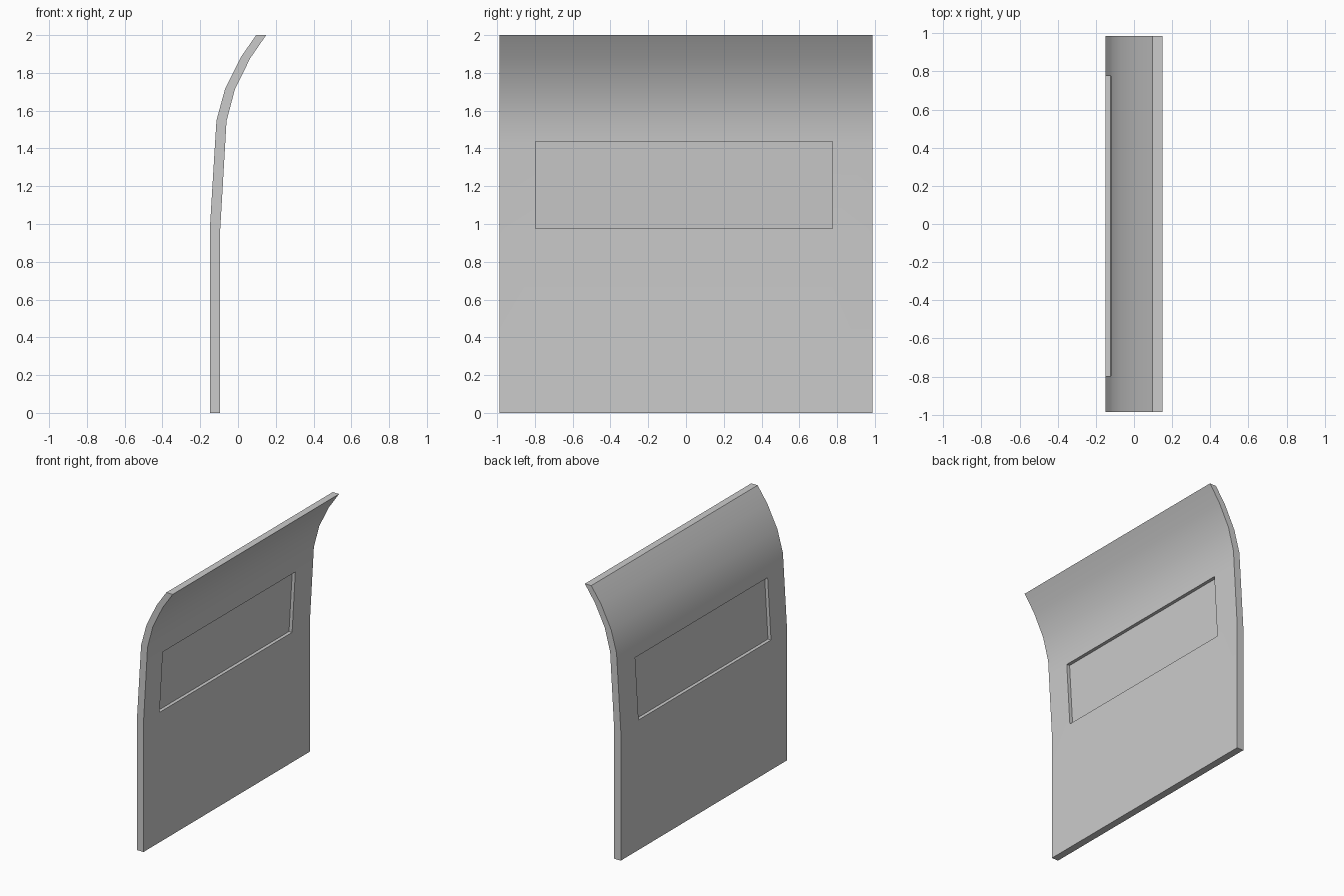
import bpy, bmesh

if "Cube" in bpy.data.objects:
    bpy.data.objects.remove(bpy.data.objects["Cube"])

# Column breaks across the width (panel edges and window edges)
YS = [-0.987, -0.796, 0.776, 0.987]

# Profile rows: (outer x, outer z, inner x, inner z), bottom to top
ROWS = [
    (-0.149, 0.000, -0.094, 0.000),
    (-0.149, 0.976, -0.094, 0.976),   # window sill, start of the lean
    (-0.121, 1.437, -0.067, 1.437),   # window head
    (-0.114, 1.549, -0.061, 1.544),
    (-0.069, 1.713, -0.016, 1.715),
    (0.015, 1.883, 0.065, 1.878),
    (0.096, 2.000, 0.149, 2.000),
]
WINDOW = (1, 1)  # (row, column) of the opening


def add_object(name, bm):
    bmesh.ops.recalc_face_normals(bm, faces=bm.faces)
    mesh = bpy.data.meshes.new(name)
    bm.to_mesh(mesh)
    bm.free()
    obj = bpy.data.objects.new(name, mesh)
    bpy.context.collection.objects.link(obj)
    bpy.ops.object.select_all(action='DESELECT')
    obj.select_set(True)
    bpy.context.view_layer.objects.active = obj
    bpy.ops.object.shade_smooth_by_angle(angle=0.6)
    return obj


def slab(name, rows, ys, holes=()):
    """Thick curved sheet made of grid cells, with walls around edges and holes."""
    bm = bmesh.new()
    outer = [[bm.verts.new((r[0], y, r[1])) for y in ys] for r in rows]
    inner = [[bm.verts.new((r[2], y, r[3])) for y in ys] for r in rows]
    cells = {(i, j) for i in range(len(rows) - 1) for j in range(len(ys) - 1)} - set(holes)
    for i, j in sorted(cells):
        ring = [(i, j), (i, j + 1), (i + 1, j + 1), (i + 1, j)]
        for side in (outer, inner):
            bm.faces.new([side[a][b] for a, b in ring])
        # Wall wherever the neighbouring cell is missing
        neighbours = [(i - 1, j), (i, j + 1), (i + 1, j), (i, j - 1)]
        for k, n in enumerate(neighbours):
            if n not in cells:
                (a, b), (c, d) = ring[k], ring[(k + 1) % 4]
                bm.faces.new([outer[a][b], outer[c][d], inner[c][d], inner[a][b]])
    bmesh.ops.delete(bm, geom=[v for v in bm.verts if not v.link_faces], context='VERTS')
    return add_object(name, bm)


# Curved panel with window opening
slab("curved_panel", ROWS, YS, [WINDOW])

# Thin pane set midway through the opening
half = 0.002
pane_rows = []
for ox, oz, ix, iz in ROWS[1:3]:
    mid = (ox + ix) / 2
    pane_rows.append((mid - half, oz, mid + half, iz))
slab("window_pane", pane_rows, YS[1:3])
